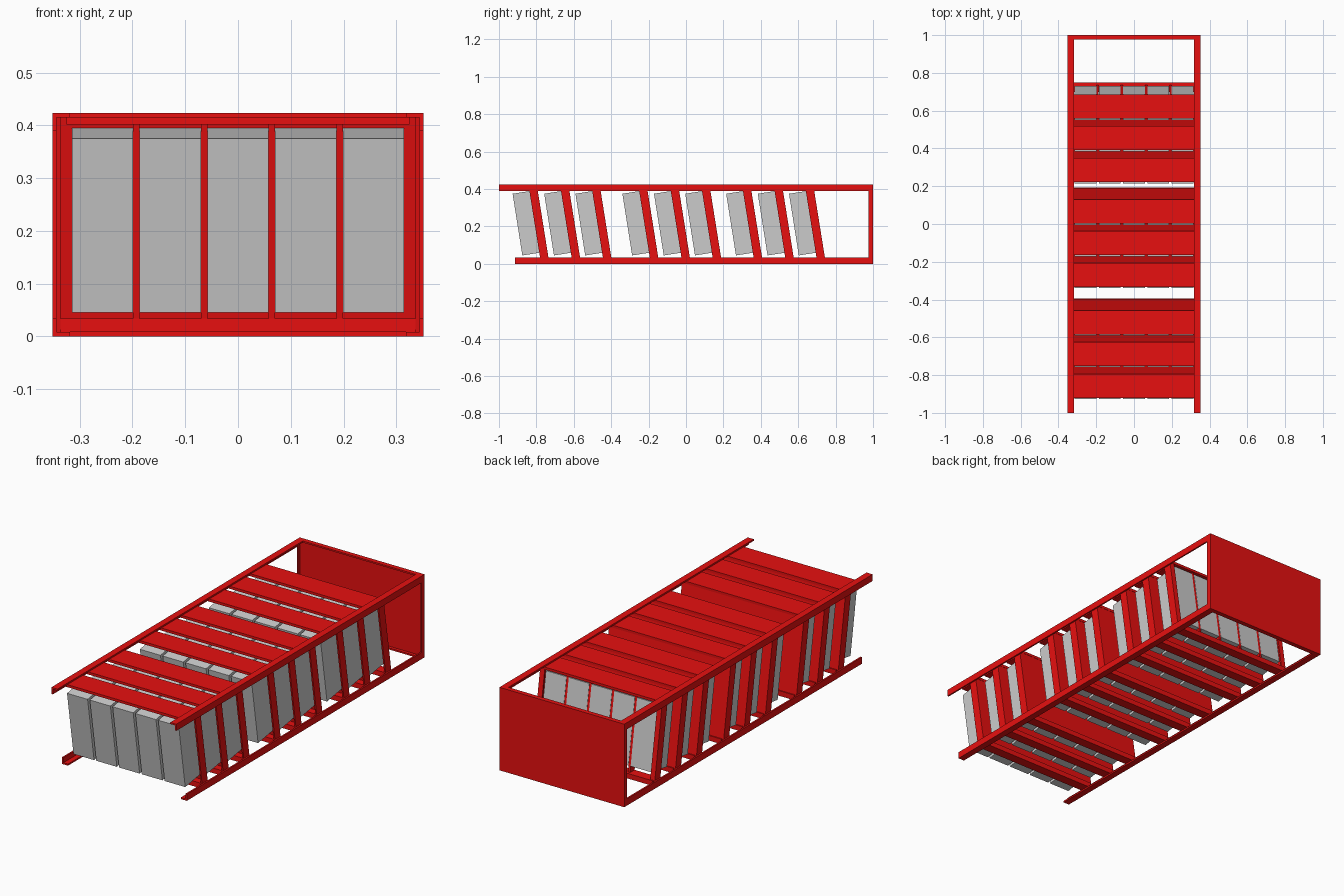
import bpy, bmesh

if "Cube" in bpy.data.objects:
    bpy.data.objects.remove(bpy.data.objects["Cube"])

RED = bpy.data.materials.new("red_paint")
RED.diffuse_color = (0.8, 0.005, 0.005, 1)
RED.use_nodes = True
RED.node_tree.nodes["Principled BSDF"].inputs["Base Color"].default_value = RED.diffuse_color
LEAN = 0.16          # forward lean of every row (y per z)


def prism(name, pts, a, b, axis="x", mat=RED):
    """Extrude a profile from a to b. axis x: (y,z) points, axis y: (x,z) points."""
    bm = bmesh.new()

    def at(p, t):
        return (t, p[0], p[1]) if axis == "x" else (p[0], t, p[1])
    lo = [bm.verts.new(at(p, a)) for p in pts]
    hi = [bm.verts.new(at(p, b)) for p in pts]
    bm.faces.new(lo)
    bm.faces.new(hi[::-1])
    n = len(pts)
    for i in range(n):
        bm.faces.new((lo[i], hi[i], hi[(i + 1) % n], lo[(i + 1) % n]))
    bmesh.ops.recalc_face_normals(bm, faces=bm.faces)
    me = bpy.data.meshes.new(name)
    bm.to_mesh(me)
    bm.free()
    ob = bpy.data.objects.new(name, me)
    bpy.context.collection.objects.link(ob)
    if mat:
        me.materials.append(mat)
    return ob


def box(name, x, y, z):
    return prism(name, [(y[0], z[0]), (y[1], z[0]), (y[1], z[1]), (y[0], z[1])], *x)


def leaning(name, b, front, back, z0, z1, xa, xb):
    """Slab between two lines parallel to the lean."""
    pts = [(b - front - LEAN * z0, z0), (b - back - LEAN * z0, z0),
           (b - back - LEAN * z1, z1), (b - front - LEAN * z1, z1)]
    return prism(name, pts, xa, xb)


W, H, LEG, T = 0.352, 0.423, 0.034, 0.008

# four angle-iron rails
for s in (-1, 1):
    for label, z, d, y0 in (("bottom", 0, 1, -0.915), ("top", H, -1, -1.0)):
        pts = [(s * W, z), (s * (W - LEG), z), (s * (W - LEG), z + d * T),
               (s * (W - T), z + d * T), (s * (W - T), z + d * LEG), (s * W, z + d * LEG)]
        prism(label + "_rail", pts, y0, 1.0, "y")

# back panel with folded flanges
box("back_panel", (-W, W), (0.992, 1.0), (0, H))
for s in (-1, 1):
    box("back_side_flange", (s * W, s * (W - T)), (0.976, 0.992), (0, H))
for z in (0, H - T):
    box("back_flange", (-W + T, W - T), (0.976, 0.992), (z, z + T))

# nine leaning rows in three groups; value is the back line at z = 0
rows = [g + i for g in (-0.73, -0.143, 0.412) for i in (0, 0.169, 0.336)]
for k, b in enumerate(rows):
    # angle-iron side posts
    for s in (-1, 1):
        leaning("side_post", b, 0.045, 0, T, H - T, s * 0.344, s * 0.336)
        leaning("side_post_flange", b, 0.008, 0, T, H - T, s * 0.336, s * 0.318)
    # back sheet, left off the last row
    if k < len(rows) - 1:
        leaning("row_back_sheet", b, 0.007, 0, 0.02, 0.41, -0.318, 0.318)
    # top cover and bottom support bar
    box("row_top_cover", (-0.325, 0.325), (b - 0.19, b - 0.063), (0.402, 0.415))
    box("row_bottom_bar", (-0.336, 0.336), (b - 0.05, b), (T, 0.034))
    # dividers between blocks
    for i in range(4):
        x = (i - 1.5) * 0.1285
        leaning("divider", b, 0.045, 0.008, 0.034, 0.402, x - 0.006, x + 0.006)
    # five grey blocks
    fy, fz = b - 0.145, 0.045
    u, v = (0.987 * 0.129, 0.156 * 0.129), (-0.156 * 0.334, 0.987 * 0.334)
    pts = [(fy, fz), (fy + u[0], fz + u[1]),
           (fy + u[0] + v[0], fz + u[1] + v[1]), (fy + v[0], fz + v[1])]
    for i in range(5):
        x = (i - 2) * 0.1285
        prism("block", pts, x - 0.058, x + 0.058, mat=None)
